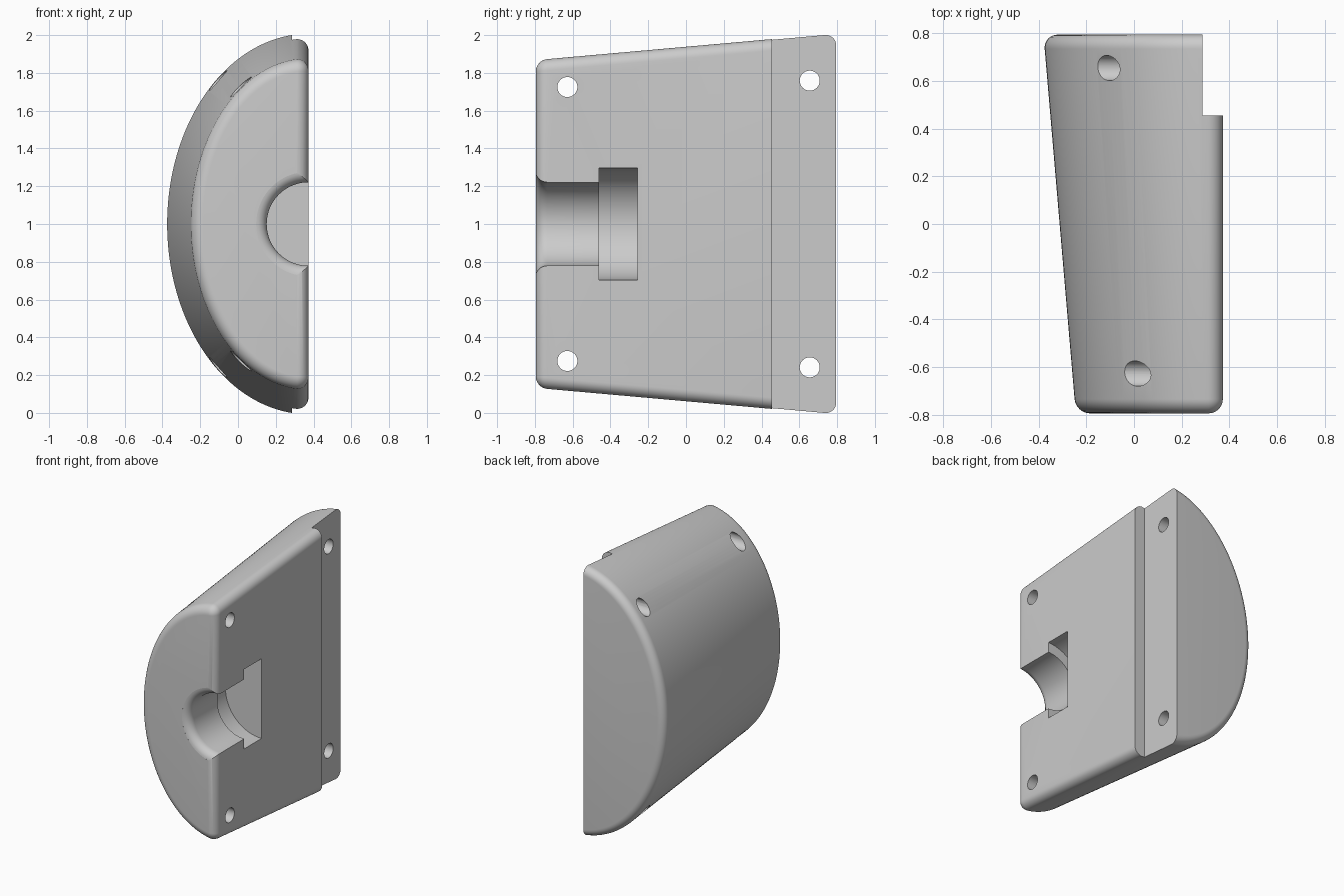
import bpy, bmesh, math
from math import sin, cos, pi, radians

cube = bpy.data.objects.get("Cube")
if cube:
    bpy.data.objects.remove(cube, do_unlink=True)

FLAT_X = 0.373      # mating face
HALF_Y = 0.795      # half depth
MID_Z = 1.0
R = 0.06            # edge rounding

grey = bpy.data.materials.new("plain grey")
grey.use_nodes = True
colour = (0.6, 0.6, 0.6, 1)
grey.diffuse_color = colour
grey.node_tree.nodes["Principled BSDF"].inputs["Base Color"].default_value = colour


def loft(name, rings):
    """Skin a list of closed rings and cap both ends."""
    bm = bmesh.new()
    loops = [[bm.verts.new(p) for p in ring] for ring in rings]
    n = len(loops[0])
    for a, b in zip(loops, loops[1:]):
        for i in range(n):
            j = (i + 1) % n
            bm.faces.new((a[i], a[j], b[j], b[i]))
    bm.faces.new(loops[0])
    bm.faces.new(loops[-1])
    bmesh.ops.remove_doubles(bm, verts=bm.verts, dist=1e-5)
    bmesh.ops.recalc_face_normals(bm, faces=bm.faces)
    mesh = bpy.data.meshes.new(name)
    bm.to_mesh(mesh)
    bm.free()
    obj = bpy.data.objects.new(name, mesh)
    bpy.context.collection.objects.link(obj)
    mesh.materials.append(grey)
    return obj


def circle(axis, centre, radius, n):
    """Ring of points around the x or y axis."""
    x, y, z = centre
    pts = []
    for i in range(n):
        u, v = radius * cos(2 * pi * i / n), radius * sin(2 * pi * i / n)
        pts.append((x, y + u, z + v) if axis == "x" else (x + u, y, z + v))
    return pts


def section(y, inset, corner):
    """Half-ellipse cross-section with rounded corners at the flat face."""
    t = (y + 0.735) / 1.47
    a = 0.6225 + 0.1255 * t - inset
    b = 0.877 + 0.13 * t - inset
    t0 = math.asin(R / a)
    top = b * cos(t0)
    pts = []
    for k in range(9):      # upper corner
        f = pi / 2 * k / 8
        pts.append((FLAT_X - R + corner * cos(f), top - corner + corner * sin(f)))
    for k in range(1, 96):  # curved back
        f = t0 + (pi - 2 * t0) * k / 96
        pts.append((FLAT_X - a * sin(f), b * cos(f)))
    for k in range(9):      # lower corner
        f = pi / 2 * k / 8
        pts.append((FLAT_X - R + corner * sin(f), corner - top - corner * cos(f)))
    return [(x, y, MID_Z + z) for x, z in pts]


# Tapered half shell, rounded at the front and back rims
rings = []
arc = [pi / 2 * k / 8 for k in range(9)]
for f in reversed(arc):
    rings.append(section(-HALF_Y + R - R * sin(f), R * (1 - cos(f)), R * cos(f)))
for f in arc:
    rings.append(section(HALF_Y - R + R * sin(f), R * (1 - cos(f)), R * cos(f)))
body = loft("half_shell_body", rings)

# Step along the back of the mating face
cutters = [loft("step_cutter", [
    [(x, y, z) for x, z in ((0.287, -0.2), (0.6, -0.2), (0.6, 2.2), (0.287, 2.2))]
    for y in (0.455, 1.0)])]

# Stepped round socket with a flared mouth
profile = [(0.281, -0.9)]
for k in range(8, -1, -1):
    f = radians(86) * k / 8
    profile.append((0.281 - R * cos(f), -HALF_Y + R - R * sin(f)))
profile += [(0.221, -0.46), (0.296, -0.46), (0.296, -0.257)]
cutters.append(loft("socket_cutter", [
    circle("y", (FLAT_X, y, MID_Z), r, 96) for r, y in profile]))

# Four through screw holes
for y, dz in ((-0.628, 0.725), (0.655, 0.759)):
    for side in (1, -1):
        cutters.append(loft("screw_hole_cutter", [
            circle("x", (x, y, MID_Z + side * dz), 0.053, 32) for x in (-0.7, 0.7)]))

bpy.context.view_layer.objects.active = body
body.select_set(True)
for cutter in cutters:
    mod = body.modifiers.new("cut", "BOOLEAN")
    mod.operation = "DIFFERENCE"
    mod.solver = "EXACT"
    mod.object = cutter
    bpy.ops.object.modifier_apply(modifier=mod.name)
    bpy.data.objects.remove(cutter, do_unlink=True)

bpy.ops.object.shade_smooth_by_angle(angle=radians(30))
